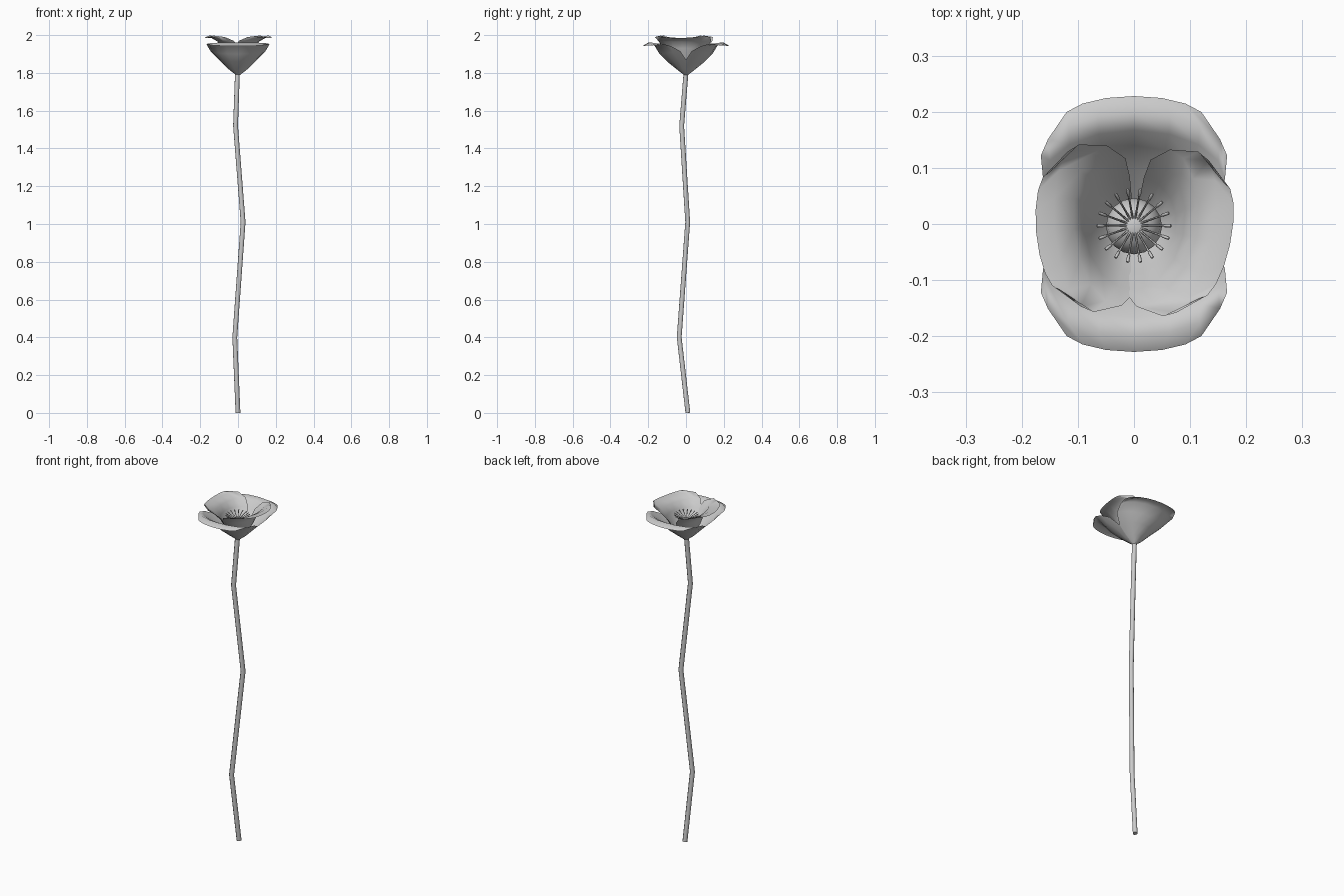
import bpy
from math import sin, cos, pi, radians

if "Cube" in bpy.data.objects:
    bpy.data.objects.remove(bpy.data.objects["Cube"])


def make_mesh(name, verts, faces, smooth=True):
    me = bpy.data.meshes.new(name)
    me.from_pydata(verts, [], faces)
    me.update()
    for p in me.polygons:
        p.use_smooth = smooth
    ob = bpy.data.objects.new(name, me)
    bpy.context.collection.objects.link(ob)
    return ob


def tube(name, paths, radius, resolution):
    cu = bpy.data.curves.new(name, 'CURVE')
    cu.dimensions = '3D'
    cu.bevel_depth = radius
    cu.bevel_resolution = resolution
    cu.use_fill_caps = True
    for pts in paths:
        sp = cu.splines.new('POLY')
        sp.points.add(len(pts) - 1)
        for p, co in zip(sp.points, pts):
            p.co = (*co[:3], 1)
            p.radius = co[3] if len(co) > 3 else 1
    ob = bpy.data.objects.new(name, cu)
    bpy.context.collection.objects.link(ob)
    return ob


def petal(name, rows, angle, cols=9):
    # each row: centre reach, centre height, half width, edge reach, edge height
    verts, faces = [], []
    for rc, zc, w, re, ze in rows:
        for j in range(cols):
            a = pi * (j / (cols - 1) - 0.5)
            verts.append((re + (rc - re) * cos(a), w * sin(a),
                          ze + (zc - ze) * cos(a)))
    for i in range(len(rows) - 1):
        for j in range(cols - 1):
            k = i * cols + j
            faces.append((k, k + cols, k + cols + 1, k + 1))
    ob = make_mesh(name, verts, faces)
    ob.rotation_euler.z = radians(angle)
    return ob


# Gently kinked stem
tube("stem", [[(0, 0.01, 0), (-0.017, -0.036, 0.4), (0.027, 0.009, 1.01),
               (-0.013, -0.023, 1.52), (-0.003, 0, 1.8)]], 0.0135, 2)

# Wide outer petals, front and back, with drooping lips
outer = [(0.006, 1.785, 0.006, 0, 1.785), (0.05, 1.82, 0.05, 0, 1.82),
         (0.10, 1.86, 0.10, 0, 1.87), (0.14, 1.90, 0.145, 0.03, 1.915),
         (0.167, 1.945, 0.162, 0.08, 1.942), (0.198, 1.962, 0.166, 0.122, 1.953),
         (0.228, 1.943, 0.13, 0.182, 1.945)]
petal("outer_petal_front", outer, -90)
petal("outer_petal_back", outer, 90)

# Taller inner petals, left and right, with flared rims
inner = [(0.006, 1.788, 0.006, 0, 1.788), (0.045, 1.83, 0.045, 0, 1.83),
         (0.075, 1.88, 0.085, 0, 1.88), (0.09, 1.93, 0.118, 0.005, 1.93),
         (0.107, 1.965, 0.143, 0.035, 1.97), (0.142, 1.985, 0.15, 0.085, 1.99),
         (0.175, 1.985, 0.105, 0.142, 1.998)]
petal("inner_petal_right", inner, -12)
petal("inner_petal_left", inner, 185)

# Rounded seed pod
bpy.ops.mesh.primitive_uv_sphere_add(segments=16, ring_count=8, radius=0.05,
                                     location=(0, -0.004, 1.862))
pod = bpy.context.object
pod.name = "seed_pod"
bpy.ops.object.shade_smooth()

# Stamens radiating over the pod, each with a thicker tip
paths = []
for i in range(18):
    a = 2 * pi * i / 18
    paths.append([(r * cos(a), r * sin(a) - 0.003, z, s) for r, z, s in
                  ((0.006, 1.905, 1), (0.053, 1.926, 1),
                   (0.054, 1.927, 1.6), (0.066, 1.933, 1.6))])
tube("stamens", paths, 0.0018, 0)
